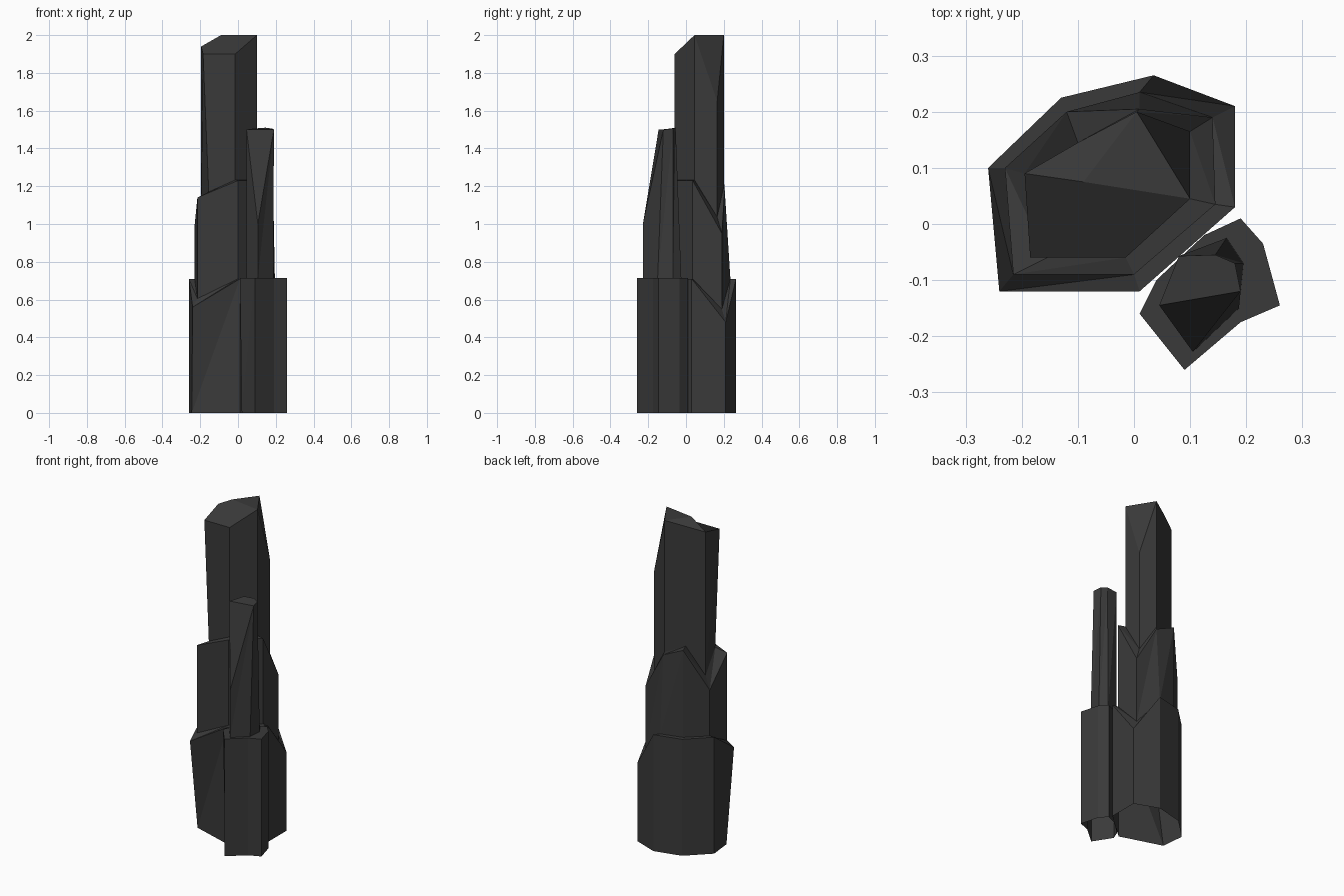
import bpy
import bmesh
from mathutils import Vector

default_cube = bpy.data.objects.get("Cube")
if default_cube:
    bpy.data.objects.remove(default_cube, do_unlink=True)


def make_material(name, colour):
    material = bpy.data.materials.new(name)
    material.use_nodes = True
    material.diffuse_color = colour
    material.node_tree.nodes["Principled BSDF"].inputs["Base Color"].default_value = colour
    return material


def ring(outline, heights, moved=None):
    """Lift an outline to its corner heights; moved replaces single corners."""
    points = [Vector((x, y, z)) for (x, y), z in zip(outline, heights)]
    for corner, (x, y) in (moved or {}).items():
        points[corner].x, points[corner].y = x, y
    return points


def ledge_heights(heights):
    """Heights where the next tier rises, so that ledges slope up inward."""
    peak = max(heights)
    return [z + 0.3 * (peak - z) for z in heights]


def add_wall(bm, lower, upper):
    """Join two matching vertex rings with split quads."""
    count = len(lower)
    for i in range(count):
        j = (i + 1) % count
        bm.faces.new((lower[i], lower[j], upper[j]))
        bm.faces.new((lower[i], upper[j], upper[i]))


def add_rings(bm, rings):
    """Skin equal rings from the ground up and return the top vertices."""
    loops = [[bm.verts.new(p) for p in points] for points in rings]
    for lower, upper in zip(loops, loops[1:]):
        add_wall(bm, lower, upper)
    return loops[-1]


def finish(bm, name, material):
    mesh = bpy.data.meshes.new(name)
    bm.to_mesh(mesh)
    bm.free()
    mesh.materials.append(material)
    rock = bpy.data.objects.new(name, mesh)
    bpy.context.collection.objects.link(rock)
    return rock


stone = make_material("dark stone", (0.042, 0.042, 0.042, 1.0))

# Tall column: three shrinking tiers, corners listed from front left around
low_outline = [(-.24, -.12), (.01, -.12), (.18, .03), (.18, .21),
               (.035, .265), (-.13, .225), (-.26, .1)]
mid_outline = [(-.215, -.09), (0, -.09), (.145, .035), (.14, .19),
               (.01, .235), (-.12, .2), (-.23, .1)]
top_outline = [(-.185, -.06), (-.015, -.06), (.1, .045), (.1, .165),
               (.005, .2), (-.1, .145), (-.195, .09)]
low_top = [.56, .71, .71, .48, .71, .71, .71]
mid_top = [1.14, 1.23, 1.23, .95, 1.18, 1.24, .99]
crown = [1.9, 1.9, 2, 1.65, 2, 1.97, 1.94]

bm = bmesh.new()
v = add_rings(bm, [
    ring(low_outline, [0] * len(low_outline), {0: (-.245, -.04)}),
    ring(low_outline, low_top),
    ring(mid_outline, ledge_heights(low_top)),
    ring(mid_outline, mid_top, {4: (.01, .205)}),
    ring(top_outline, ledge_heights(mid_top), {0: (-.155, -.06)}),
    ring(top_outline, crown),
])

# Faceted crown around an inner ridge point
ridge = bm.verts.new((-.09, .075, 2))
for face in ((v[0], v[1], v[2], ridge, v[6]), (ridge, v[2], v[4]),
             (v[2], v[3], v[4]), (v[6], ridge, v[4], v[5])):
    bm.faces.new(face)
finish(bm, "tall_column", stone)

# Short column base: upright prism with a flat top
base_outline = [(.01, -.16), (.09, -.26), (.19, -.175), (.26, -.145),
                (.23, -.035), (.19, .01), (.125, -.02), (.04, -.1)]
base_height = 0.715
bm = bmesh.new()
bm.faces.new(add_rings(bm, [
    ring(base_outline, [0] * len(base_outline), {0: (.02, -.15)}),
    ring(base_outline, [base_height] * len(base_outline)),
]))
finish(bm, "short_column_base", stone)

# Slender spire on the short column, its front corner sliced off
spire_outline = [(.045, -.145), (.105, -.228), (.187, -.15),
                 (.195, -.07), (.165, -.025), (.08, -.057)]
spire_top = [1.5, 1, 1.5, 1.505, 1.51, 1.505]
bm = bmesh.new()
v = add_rings(bm, [
    ring(spire_outline, [base_height] * len(spire_outline)),
    ring(spire_outline, spire_top,
         {2: (.19, -.12), 3: (.18, -.07), 4: (.145, -.055)}),
])
bm.faces.new((v[0], v[2], v[3], v[4], v[5]))
bm.faces.new((v[0], v[1], v[2]))
finish(bm, "short_column_spire", stone)
